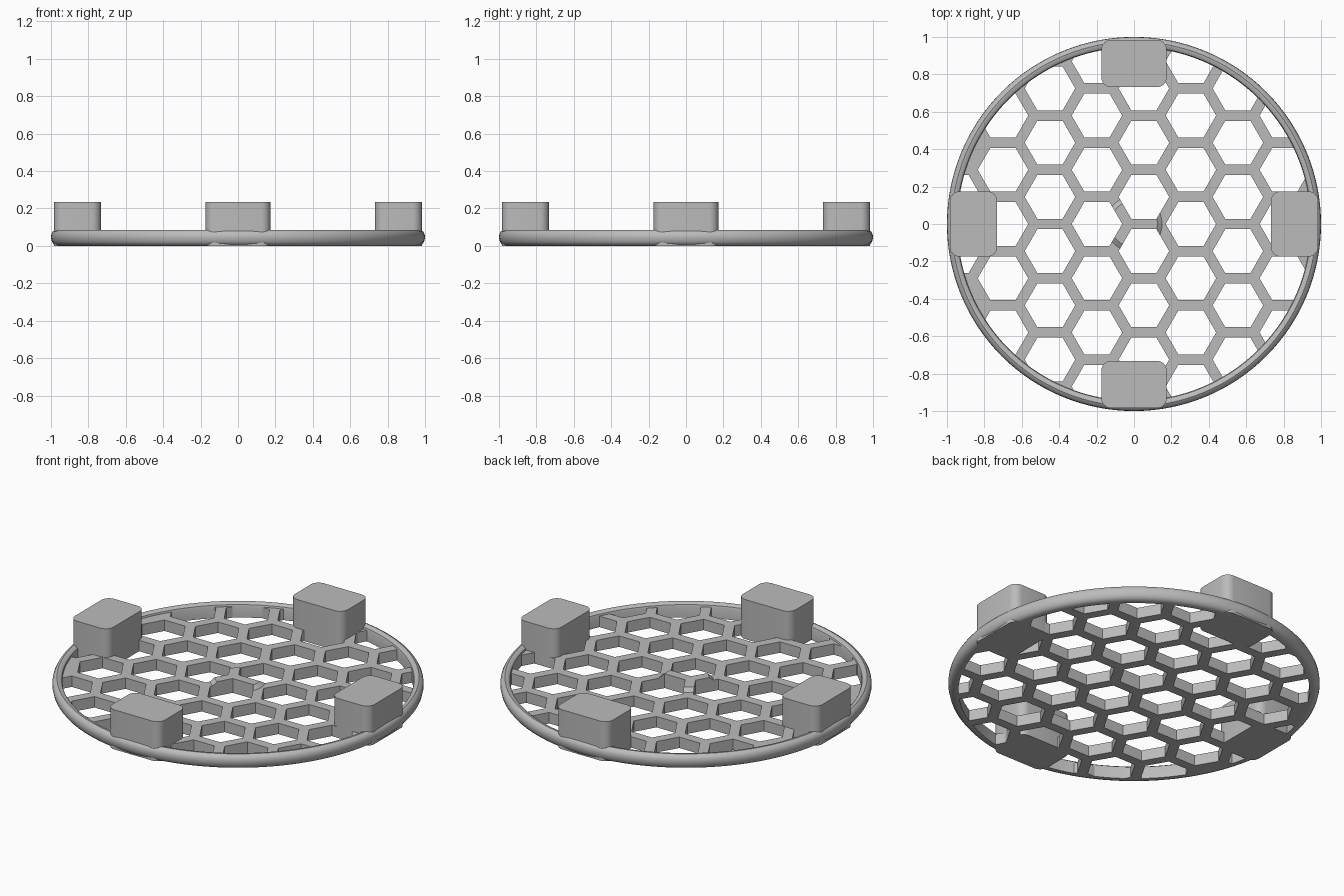
import bpy, bmesh, math
from mathutils import Matrix, Vector

default = bpy.data.objects.get("Cube")
if default:
    bpy.data.objects.remove(default, do_unlink=True)

grey = bpy.data.materials.new("plain_grey")
grey.use_nodes = True
GREY = (0.5, 0.5, 0.5, 1)
grey.diffuse_color = GREY
grey.node_tree.nodes["Principled BSDF"].inputs["Base Color"].default_value = GREY


def make_object(name, bm):
    bmesh.ops.recalc_face_normals(bm, faces=bm.faces)
    mesh = bpy.data.meshes.new(name)
    bm.to_mesh(mesh)
    bm.free()
    mesh.materials.append(grey)
    obj = bpy.data.objects.new(name, mesh)
    bpy.context.collection.objects.link(obj)
    return obj


def activate(obj):
    bpy.ops.object.select_all(action='DESELECT')
    obj.select_set(True)
    bpy.context.view_layer.objects.active = obj


def smooth(obj):
    activate(obj)
    bpy.ops.object.shade_smooth_by_angle(angle=math.radians(35))


def lathe(name, profile, steps, closed):
    """Revolve (radius, height) points about the z axis."""
    bm = bmesh.new()
    verts = [bm.verts.new((r, 0, z)) for r, z in profile]
    pairs = list(zip(verts, verts[1:]))
    if closed:
        pairs.append((verts[-1], verts[0]))
    edges = [bm.edges.new(p) for p in pairs]
    bmesh.ops.spin(bm, geom=verts + edges, cent=(0, 0, 0), axis=(0, 0, 1),
                   angle=math.tau, steps=steps)
    bmesh.ops.remove_doubles(bm, verts=bm.verts, dist=1e-5)
    return make_object(name, bm)


# Honeycomb plate: a disc with a slightly raised hub, pierced by hexagons
PITCH = 0.29
HOLE_RADIUS = (PITCH - 0.056) / math.sqrt(3)
COLUMN = PITCH * math.sqrt(3) / 2
TOP = 0.065
plate = lathe("honeycomb_plate",
              [(0, 0), (0.95, 0), (0.95, TOP), (0.15, TOP), (0.125, 0.085), (0, 0.085)],
              96, False)

bm = bmesh.new()
for i in range(-4, 5):
    for j in range(-4, 5):
        x = 0.053 + i * COLUMN
        y = (j + (0.5 if i % 2 == 0 else 0)) * PITCH
        if math.hypot(x, y) < 1.02:
            bmesh.ops.create_cone(bm, cap_ends=True, segments=6,
                                  radius1=HOLE_RADIUS, radius2=HOLE_RADIUS, depth=0.4,
                                  matrix=Matrix.Translation((x, y, 0.03))
                                  @ Matrix.Rotation(math.pi / 2, 4, 'Z'))
# Turn the hexagons so that their points lie along x
corner = max((v.co for v in bm.verts), key=lambda c: c.x)
first = list(bm.verts)[:12]
centre = sum((v.co for v in first), Vector()) / 12
reach = max(v.co.x - centre.x for v in first)
if reach < HOLE_RADIUS * 0.95:
    for k in range(0, len(bm.verts), 12):
        bm.verts.ensure_lookup_table()
        cell = [bm.verts[n] for n in range(k, k + 12)]
        mid = sum((v.co for v in cell), Vector()) / 12
        bmesh.ops.rotate(bm, verts=cell, cent=mid, matrix=Matrix.Rotation(math.pi / 6, 3, 'Z'))
cutter = make_object("hole_cutter", bm)
cutter.hide_render = True
cut = plate.modifiers.new("holes", 'BOOLEAN')
cut.operation = 'DIFFERENCE'
cut.solver = 'EXACT'
cut.object = cutter
activate(plate)
bpy.ops.object.modifier_apply(modifier=cut.name)
bpy.data.objects.remove(cutter, do_unlink=True)

# Rounded outer rim
rim = lathe("rim",
            [(0.945, 0), (0.968, 0), (0.984, 0.007), (0.995, 0.022), (1.0, 0.045),
             (0.998, 0.062), (0.99, 0.077), (0.975, 0.085), (0.96, 0.083),
             (0.949, 0.075), (0.945, 0.062)],
            128, True)
smooth(rim)


# Four rounded blocks standing through the rim
def block(name, angle):
    bm = bmesh.new()
    bmesh.ops.create_cube(bm, size=1, matrix=Matrix.Translation((0.858, 0, 0.1175))
                          @ Matrix.Diagonal((0.252, 0.348, 0.235, 1)))
    upright = [e for e in bm.edges if abs(e.verts[0].co.z - e.verts[1].co.z) > 0.1]
    bmesh.ops.bevel(bm, geom=upright, offset=0.05, segments=6, profile=0.5, affect='EDGES')
    bmesh.ops.rotate(bm, verts=bm.verts, cent=(0, 0, 0), matrix=Matrix.Rotation(angle, 3, 'Z'))
    smooth(make_object(name, bm))


for n, side in enumerate(("left", "back", "right", "front")):
    block(side + "_block", n * math.pi / 2)
